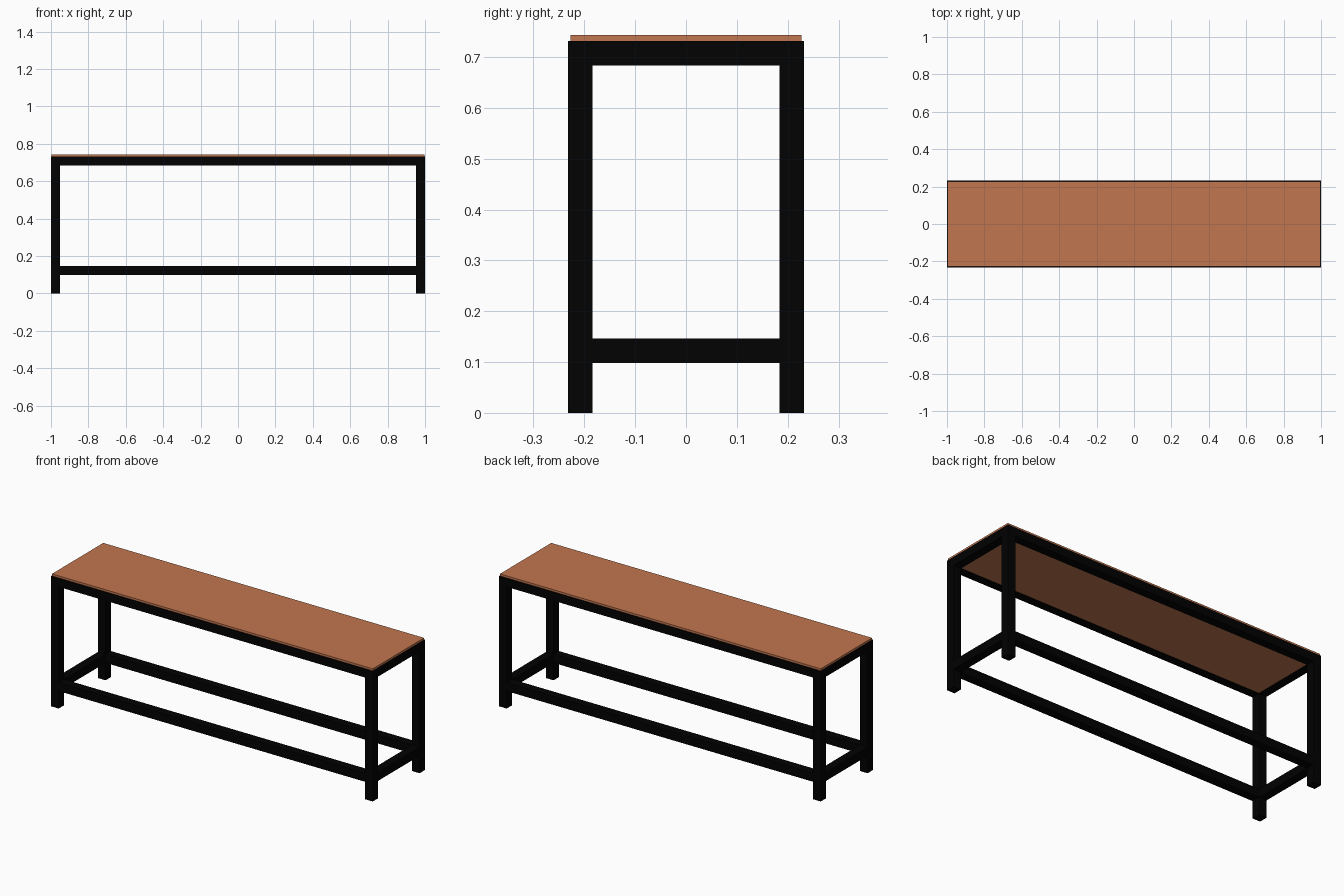
import bpy

if "Cube" in bpy.data.objects:
    bpy.data.objects.remove(bpy.data.objects["Cube"])


def material(name, rgb):
    m = bpy.data.materials.new(name)
    m.diffuse_color = (*rgb, 1)
    m.use_nodes = True
    m.node_tree.nodes["Principled BSDF"].inputs["Base Color"].default_value = m.diffuse_color
    return m


black = material("black steel", (0.0005, 0.0005, 0.0005))
wood = material("brown wood", (0.535, 0.18, 0.077))


def box(name, lo, hi, mat):
    bpy.ops.mesh.primitive_cube_add(size=1, location=[(a + b) / 2 for a, b in zip(lo, hi)])
    ob = bpy.context.object
    ob.name = name
    ob.scale = [b - a for a, b in zip(lo, hi)]
    bpy.ops.object.transform_apply(location=False, rotation=False, scale=True)
    ob.data.materials.append(mat)
    return ob


X, Y, T = 1.0, 0.2318, 0.048     # half length, half depth, tube size
TOP = 0.7315                     # top of the steel frame


def span(side, half):
    """Range of a tube lying against the outer limit on one side."""
    return sorted((side * half, side * (half - T)))


# Legs
for sx, xn in ((-1, "left"), (1, "right")):
    for sy, yn in ((-1, "front"), (1, "back")):
        (x0, x1), (y0, y1) = span(sx, X), span(sy, Y)
        box(f"{yn}_{xn}_leg", (x0, y0, 0), (x1, y1, TOP), black)

# Upper and lower rails fitted between the legs
for level, z0, z1 in (("upper", TOP - T, TOP), ("lower", 0.098, 0.146)):
    for s, n in ((-1, "front"), (1, "back")):
        y0, y1 = span(s, Y)
        box(f"{level}_{n}_rail", (-X + T, y0, z0), (X - T, y1, z1), black)
    for s, n in ((-1, "left"), (1, "right")):
        x0, x1 = span(s, X)
        box(f"{level}_{n}_rail", (x0, -Y + T, z0), (x1, Y - T, z1), black)

# Thick wooden top let into the frame, slightly proud of it and set in from its edge
box("table_top", (-0.997, -0.2275, TOP - T + 0.003), (0.997, 0.2275, 0.743), wood)
